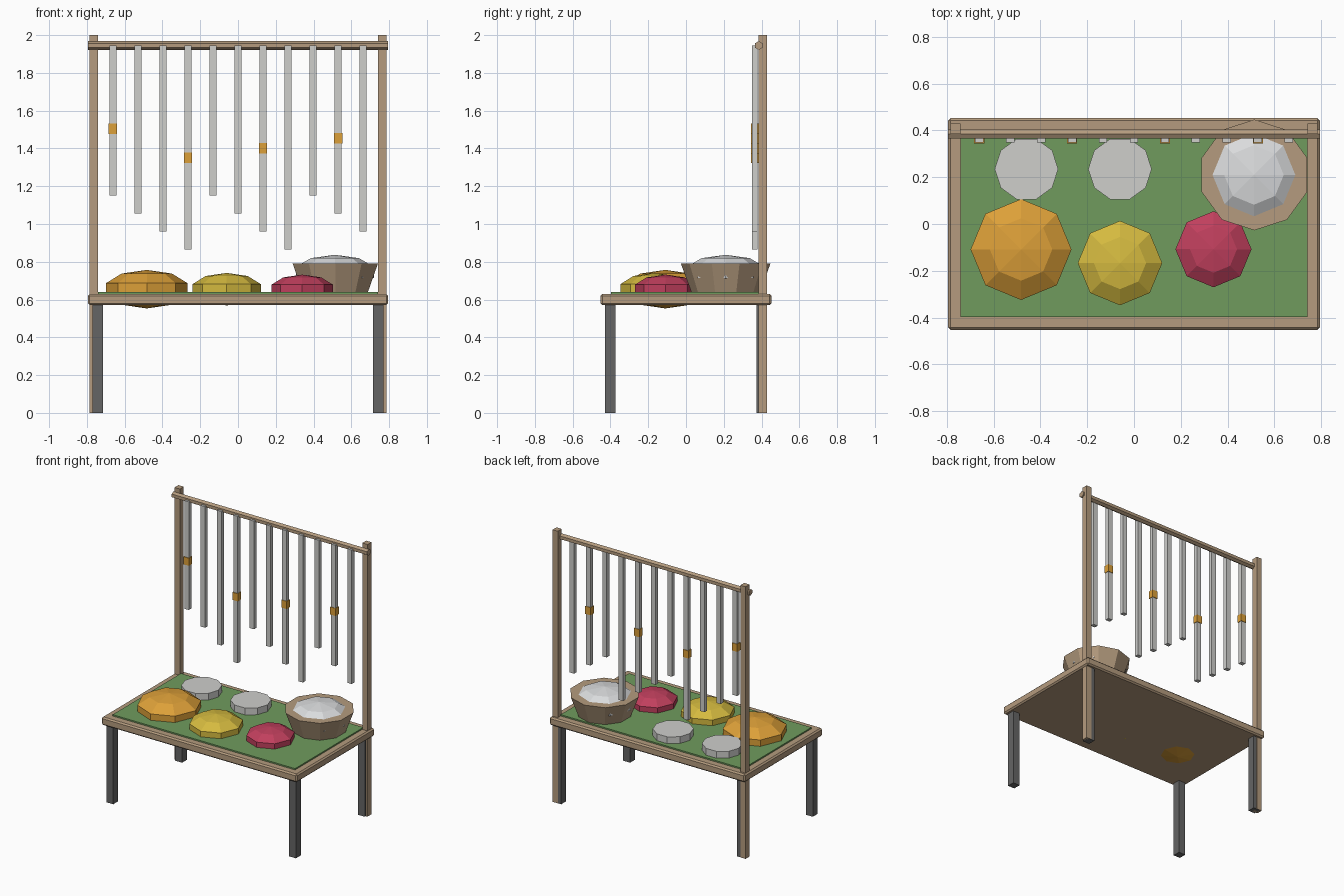
import bpy, bmesh, math
from mathutils import Matrix

old = bpy.data.objects.get("Cube")
if old:
    bpy.data.objects.remove(old, do_unlink=True)


def material(name, rgb):
    m = bpy.data.materials.new(name)
    m.use_nodes = True
    m.diffuse_color = (*rgb, 1)
    m.node_tree.nodes["Principled BSDF"].inputs["Base Color"].default_value = (*rgb, 1)
    return m


WOOD = material("wood tan", (0.46, 0.33, 0.21))
GREEN = material("cloth green", (0.16, 0.33, 0.11))
METAL = material("leg dark grey", (0.13, 0.13, 0.13))
SILVER = material("pale grey", (0.62, 0.62, 0.60))
WHITE = material("rice white", (0.70, 0.71, 0.72))
ORANGE = material("orange", (0.72, 0.35, 0.04))
YELLOW = material("yellow", (0.66, 0.49, 0.05))
PINK = material("pink red", (0.53, 0.05, 0.11))


def finish(name, bm, mat, loc=(0, 0, 0)):
    mesh = bpy.data.meshes.new(name)
    bm.to_mesh(mesh)
    bm.free()
    mesh.materials.append(mat)
    ob = bpy.data.objects.new(name, mesh)
    ob.location = loc
    bpy.context.collection.objects.link(ob)
    return ob


def box(name, mat, x, y, z, bevel=0):
    """Box from (low, high) ranges on each axis."""
    bm = bmesh.new()
    size = [r[1] - r[0] for r in (x, y, z)]
    bmesh.ops.create_cube(bm, size=1, matrix=Matrix.Diagonal((*size, 1)))
    ob = finish(name, bm, mat, [(r[0] + r[1]) / 2 for r in (x, y, z)])
    if bevel:
        mod = ob.modifiers.new("soft edges", 'BEVEL')
        mod.width = bevel
        mod.segments = 1
    return ob


def frustum(name, mat, loc, sides, r_low, r_high, height, turn=0.0, axis='Z'):
    """Flat-sided cylinder or cone section, centred on loc."""
    bm = bmesh.new()
    m = Matrix.Rotation(turn, 4, 'Z')
    if axis == 'X':
        m = Matrix.Rotation(math.pi / 2, 4, 'Y') @ m
    bmesh.ops.create_cone(bm, cap_ends=True, segments=sides, radius1=r_low,
                          radius2=r_high, depth=height, matrix=m)
    return finish(name, bm, mat, loc)


def mound(name, mat, loc, radius, half_height):
    """Squashed low-poly ball with an upright band at its waist."""
    bm = bmesh.new()
    bmesh.ops.create_uvsphere(bm, u_segments=8, v_segments=5, radius=1,
                              matrix=Matrix.Diagonal((radius, radius, half_height, 1)))
    return finish(name, bm, mat, loc)


# Table top and cloth
box("table_top", WOOD, (-0.795, 0.795), (-0.453, 0.453), (0.57, 0.63), 0.01)
box("table_cloth", GREEN, (-0.742, 0.742), (-0.397, 0.397), (0.625, 0.64))

# Legs and tall back posts
for side, s in (("left", 1), ("right", -1)):
    xs = sorted((s * 0.715, s * 0.771))
    for end, e in (("front", -1), ("back", 1)):
        ys = sorted((e * 0.372, e * 0.428))
        box(f"{end}_{side}_leg", METAL, xs, ys, (0, 0.575))
    box(f"{side}_post", WOOD, sorted((s * 0.742, s * 0.785)), (0.384, 0.429), (0, 2.0))

# Hanging rail
frustum("hanging_rail", WOOD, (0, 0.385, 1.945), 6, 0.023, 0.023, 1.59,
        turn=math.pi / 2, axis='X')

# Hanging strips with a band on every third one
bottoms = (1.15, 1.055, 0.96, 0.865)
band_heights = (1.505, 1.35, 1.40, 1.455)
for i in range(11):
    x = (i - 5) * 0.1325
    box(f"strip_{i + 1}", SILVER, (x - 0.018, x + 0.018), (0.349, 0.379),
        (bottoms[i % 4], 1.945))
    if i % 3 == 0:
        z = band_heights[i // 3]
        box(f"strip_band_{i // 3 + 1}", ORANGE, (x - 0.022, x + 0.022),
            (0.345, 0.383), (z - 0.028, z + 0.028))

# Heaps of goods on the cloth
mound("orange_heap", ORANGE, (-0.483, -0.109, 0.655), 0.227, 0.102)
mound("yellow_heap", YELLOW, (-0.06, -0.167, 0.655), 0.19, 0.086)
mound("pink_heap", PINK, (0.34, -0.108, 0.655), 0.171, 0.077)

# Round plates
for i, x in enumerate((-0.46, -0.06)):
    frustum(f"plate_{i + 1}", SILVER, (x, 0.235, 0.6625), 10, 0.136, 0.136, 0.055,
            turn=math.pi / 2)

# Bowl and its filling
frustum("bowl", WOOD, (0.515, 0.21, 0.7125), 10, 0.18, 0.237, 0.155, turn=math.pi / 10 * 2)
mound("bowl_filling", WHITE, (0.513, 0.21, 0.744), 0.217, 0.093)
